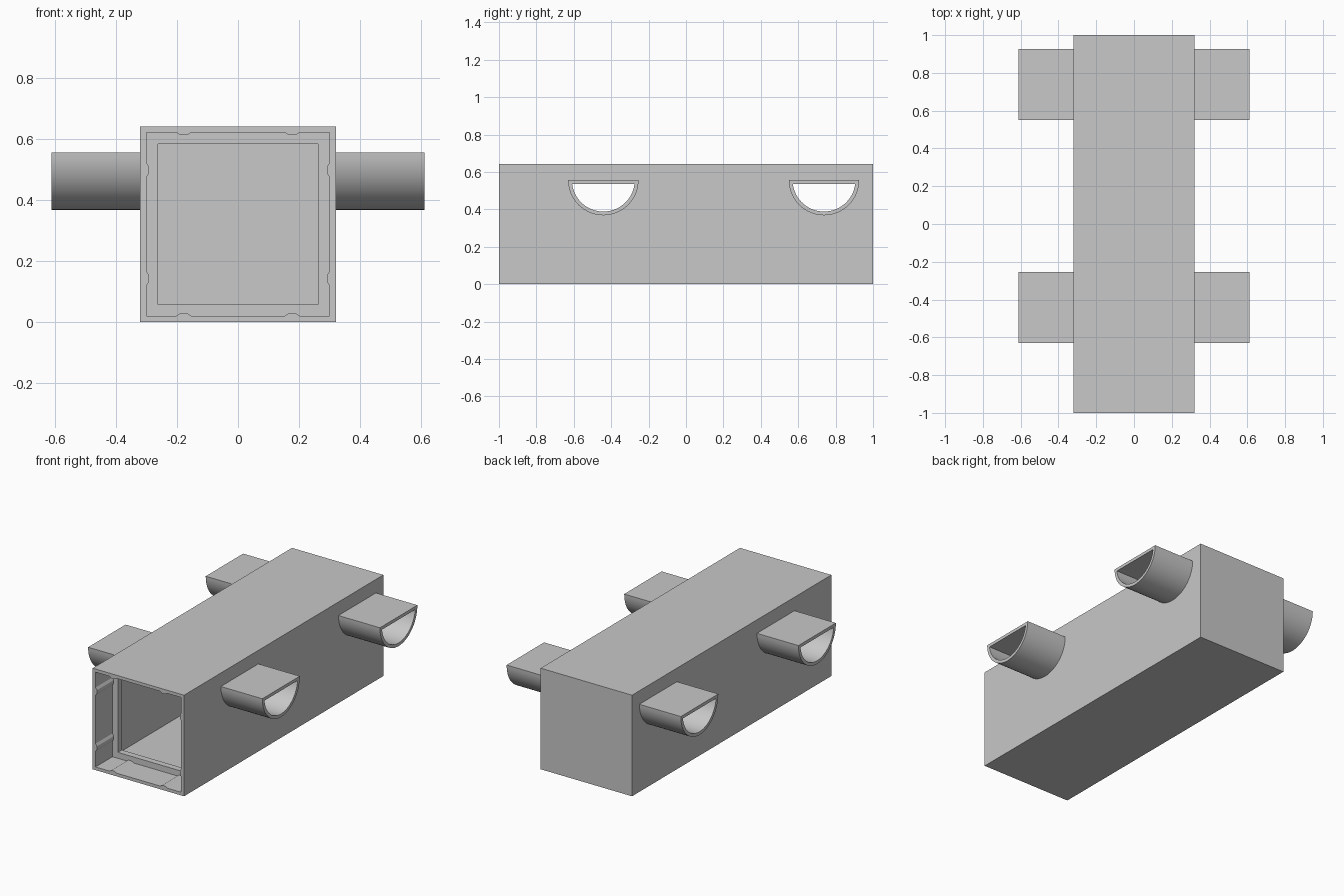
import bpy
import bmesh
import math
from mathutils import Matrix, Vector

if "Cube" in bpy.data.objects:
    bpy.data.objects.remove(bpy.data.objects["Cube"], do_unlink=True)

HALF = 0.321          # half width and height of the body
WALL = 0.02
TUBE_END = 0.612
TUBE_TOP = 0.556
RADIUS = 0.188
TUBE_Y = {"front": -0.442, "back": 0.738}

grey = bpy.data.materials.new("light_grey")
grey.use_nodes = True
colour = (0.58, 0.58, 0.58, 1)
grey.diffuse_color = colour
grey.node_tree.nodes["Principled BSDF"].inputs["Base Color"].default_value = colour


def make_object(name, bm):
    bmesh.ops.recalc_face_normals(bm, faces=bm.faces)
    mesh = bpy.data.meshes.new(name)
    bm.to_mesh(mesh)
    bm.free()
    mesh.materials.append(grey)
    ob = bpy.data.objects.new(name, mesh)
    bpy.context.collection.objects.link(ob)
    return ob


def activate(ob):
    bpy.ops.object.select_all(action='DESELECT')
    ob.select_set(True)
    bpy.context.view_layer.objects.active = ob


def bridge(bm, a, b):
    n = len(a)
    for i in range(n):
        j = (i + 1) % n
        bm.faces.new((a[i], a[j], b[j], b[i]))


def half_round(radius, top, y, steps=32):
    """Half disc outline in the yz plane, flat side up."""
    drop = TUBE_TOP - top
    start = math.asin(drop / radius)
    angles = [start + (math.pi - 2 * start) * i / steps for i in range(steps + 1)]
    return [(y + radius * math.cos(a), TUBE_TOP - radius * math.sin(a)) for a in angles]


def ring(bm, points, x):
    return [bm.verts.new((x, y, z)) for y, z in points]


# Hollow body: square rings from the outer back, round the front rim,
# past the inner lip and on to the inside of the back wall
LEDGE, LIP_BACK, LIP_HALF = -0.83, -0.79, 0.263
inner = HALF - WALL
bm = bmesh.new()
rings = []
for half, y in ((HALF, 1), (HALF, -1), (inner, -1), (inner, LEDGE), (LIP_HALF, LEDGE),
                (LIP_HALF, LIP_BACK), (inner, LIP_BACK), (inner, 1 - WALL)):
    corners = ((-1, -1), (1, -1), (1, 1), (-1, 1))
    rings.append([bm.verts.new((sx * half, y, HALF + sz * half)) for sx, sz in corners])
for a, b in zip(rings, rings[1:]):
    bridge(bm, a, b)
bm.faces.new(rings[0])
bm.faces.new(rings[-1])
body = make_object("body_shell", bm)

# Openings through both side walls, where the tubes join
bore_radius, bore_top = RADIUS - WALL, TUBE_TOP - WALL
for place, y in TUBE_Y.items():
    bm = bmesh.new()
    outline = half_round(bore_radius, bore_top, y)
    a, b = ring(bm, outline, -0.5), ring(bm, outline, 0.5)
    bridge(bm, a, b)
    bm.faces.new(a)
    bm.faces.new(b)
    cutter = make_object(place + "_bore_cutter", bm)
    cutter.hide_render = True
    activate(body)
    mod = body.modifiers.new("bore", 'BOOLEAN')
    mod.operation = 'DIFFERENCE'
    mod.solver = 'EXACT'
    mod.object = cutter
    bpy.ops.object.modifier_apply(modifier=mod.name)
    bpy.data.objects.remove(cutter, do_unlink=True)

# Half-round tubes on both sides
for place, y in TUBE_Y.items():
    for side, sx in (("left", 1), ("right", -1)):
        bm = bmesh.new()
        outer_line = half_round(RADIUS, TUBE_TOP, y)
        inner_line = half_round(bore_radius, bore_top, y)
        loops = [ring(bm, line, sx * x) for line, x in (
            (outer_line, HALF), (outer_line, TUBE_END),
            (inner_line, TUBE_END), (inner_line, HALF))]
        for i in range(4):
            bridge(bm, loops[i], loops[(i + 1) % 4])
        tube = make_object(f"{place}_{side}_tube", bm)
        activate(tube)
        bpy.ops.object.shade_smooth_by_angle(angle=math.radians(35))

# Small snap ridges inside the front rim, two on each wall
ridge_profile = ((-0.025, 0), (-0.01, 0.009), (0.01, 0.009), (0.025, 0))
centre = Vector((0, 0, HALF))
for wall, name in enumerate(("bottom", "right", "top", "left")):
    turn = Matrix.Rotation(wall * math.pi / 2, 3, 'Y')
    for number, offset in enumerate((-0.178, 0.178), 1):
        bm = bmesh.new()
        ends = [[bm.verts.new(centre + turn @ Vector((offset + u, y, h - inner)))
                 for u, h in ridge_profile] for y in (-1, LEDGE)]
        bridge(bm, *ends)
        for end in ends:
            bm.faces.new(end)
        make_object(f"{name}_ridge_{number}", bm)
